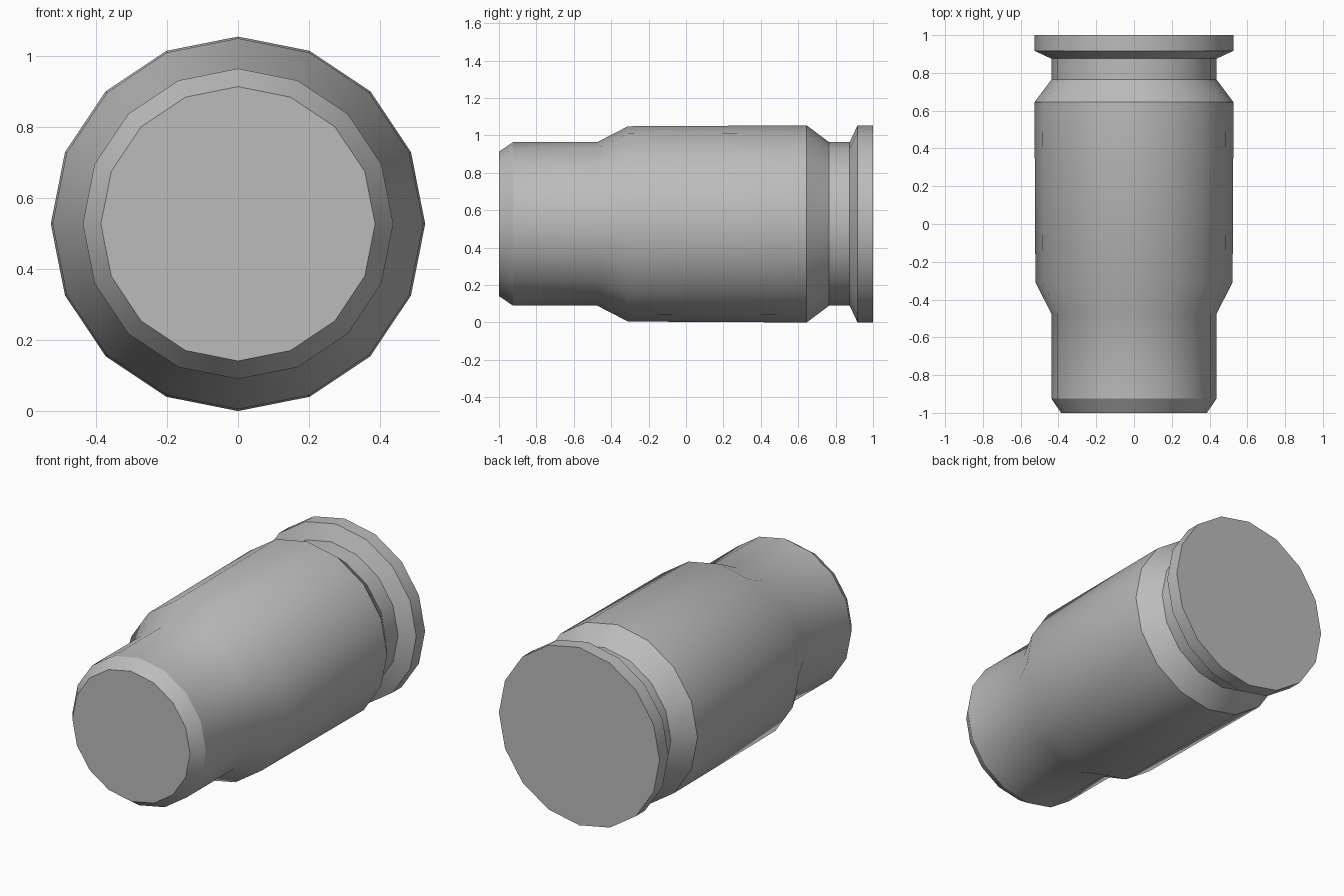
import bpy, bmesh, math

if "Cube" in bpy.data.objects:
    bpy.data.objects.remove(bpy.data.objects["Cube"], do_unlink=True)

SIDES = 16
CENTRE_Z = 0.527

grey = bpy.data.materials.new("mid grey")
GREY = (0.5, 0.5, 0.5, 1.0)
grey.diffuse_color = GREY
grey.use_nodes = True
grey.node_tree.nodes["Principled BSDF"].inputs["Base Color"].default_value = GREY


def lathe(name, profile):
    """Closed solid turned around the y axis from (y, radius) rings."""
    bm = bmesh.new()
    rings = []
    for y, r in profile:
        ring = []
        for i in range(SIDES):
            a = 2 * math.pi * i / SIDES
            ring.append(bm.verts.new((r * math.cos(a), y, CENTRE_Z + r * math.sin(a))))
        rings.append(ring)
    for a, b in zip(rings, rings[1:]):
        for i in range(SIDES):
            j = (i + 1) % SIDES
            bm.faces.new((a[i], a[j], b[j], b[i]))
    # flat end caps
    bm.faces.new(rings[0])
    bm.faces.new(rings[-1])
    bmesh.ops.recalc_face_normals(bm, faces=bm.faces)
    mesh = bpy.data.meshes.new(name)
    bm.to_mesh(mesh)
    bm.free()
    mesh.materials.append(grey)
    obj = bpy.data.objects.new(name, mesh)
    bpy.context.collection.objects.link(obj)
    bpy.ops.object.select_all(action="DESELECT")
    obj.select_set(True)
    bpy.context.view_layer.objects.active = obj
    bpy.ops.object.shade_smooth_by_angle(angle=math.radians(30))
    return obj


# Chamfered nose, shoulder, tapered body, groove and rear rim
lathe("cartridge", [
    (-1.0, 0.386), (-0.925, 0.437),    # nose chamfer
    (-0.475, 0.437), (-0.31, 0.522),   # neck and shoulder
    (0.645, 0.527), (0.765, 0.437),    # body and rear bevel
    (0.875, 0.437), (0.917, 0.527),    # groove and flare
    (1.0, 0.527),                      # rim
])
